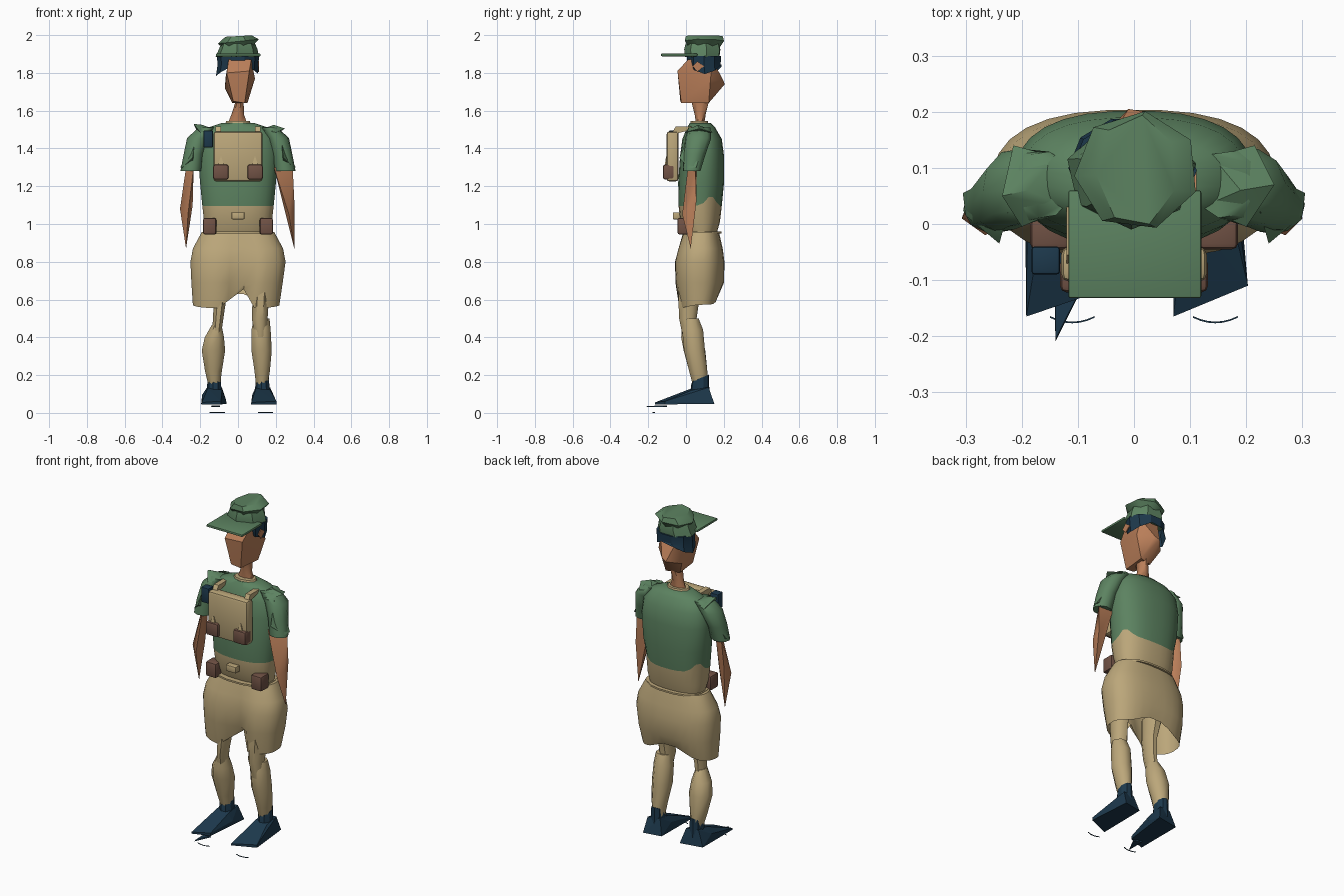
import bpy, bmesh, math
from mathutils import Vector


def material(name, rgb):
    m = bpy.data.materials.new(name)
    m.diffuse_color = (*rgb, 1)
    return m


GREEN = material("olive green", (0.107, 0.225, 0.118))
TAN = material("khaki tan", (0.50, 0.385, 0.195))
SKIN = material("skin", (0.49, 0.21, 0.10))
BROWN = material("leather brown", (0.165, 0.085, 0.06))
NAVY = material("navy", (0.012, 0.040, 0.072))


def finish(bm, name, mats, angle=0):
    """Turn a bmesh into an object, smooth below the given angle."""
    bmesh.ops.recalc_face_normals(bm, faces=bm.faces[:])
    me = bpy.data.meshes.new(name)
    bm.to_mesh(me)
    bm.free()
    ob = bpy.data.objects.new(name, me)
    bpy.context.collection.objects.link(ob)
    for m in mats:
        me.materials.append(m)
    if angle:
        bpy.ops.object.select_all(action='DESELECT')
        ob.select_set(True)
        bpy.context.view_layer.objects.active = ob
        bpy.ops.object.shade_smooth_by_angle(angle=math.radians(angle))
    return ob


def loft(name, mats, rings, n=8, power=2.0, phase=0.5, angle=50, warp=None, split=None, bottom=True):
    """Skin rings of (x, y, z, rx, ry); rings from 'split' up use the second colour."""
    bm = bmesh.new()
    rows = []
    for k, (x, y, z, rx, ry) in enumerate(rings):
        row = []
        for i in range(n):
            a = 2 * math.pi * (i + phase) / n
            c, s = math.cos(a), math.sin(a)
            dx = rx * math.copysign(abs(c) ** (2 / power), c)
            dy = ry * math.copysign(abs(s) ** (2 / power), s)
            wy, wz = warp(k, c, s) if warp else (0, 0)
            row.append(bm.verts.new((x + dx, y + dy + wy, z + wz)))
        rows.append(row)
    for k in range(len(rows) - 1):
        for i in range(n):
            j = (i + 1) % n
            f = bm.faces.new((rows[k][i], rows[k][j], rows[k + 1][j], rows[k + 1][i]))
            if split is not None and k >= split:
                f.material_index = 1
    if bottom:
        bm.faces.new(rows[0])
    top = bm.faces.new(rows[-1])
    if split is not None:
        top.material_index = 1
    return finish(bm, name, mats, angle)


def hull(name, mat, points, angle=0):
    bm = bmesh.new()
    for p in points:
        bm.verts.new(p)
    bmesh.ops.convex_hull(bm, input=bm.verts[:])
    return finish(bm, name, [mat], angle)


def box(name, mat, x, y, z, bevel=0.008):
    """Bevelled box from (min, max) ranges."""
    bm = bmesh.new()
    bmesh.ops.create_cube(bm, size=1)
    for v in bm.verts:
        v.co = Vector([(r[0] + r[1]) / 2 + c * (r[1] - r[0]) for r, c in zip((x, y, z), v.co)])
    bmesh.ops.bevel(bm, geom=bm.edges[:], offset=bevel, segments=2, affect='EDGES', profile=0.5)
    return finish(bm, name, [mat], 35)


# Torso: tan waist with a wavy hem line, green shirt above
def shirt_hem(k, c, s):
    return 0, (0.06 * math.exp(-((s - 0.45) / 0.3) ** 2) * abs(c) if k == 2 else 0)


loft("torso", [TAN, GREEN], [
    (0, 0.08, 0.94, 0.165, 0.08), (0, 0.075, 1.01, 0.18, 0.105),
    (0, 0.075, 1.095, 0.19, 0.115), (0, 0.08, 1.22, 0.202, 0.122),
    (0, 0.085, 1.36, 0.212, 0.117), (0, 0.085, 1.45, 0.2, 0.105),
    (0, 0.08, 1.51, 0.16, 0.075), (0, 0.075, 1.535, 0.085, 0.055)],
    n=28, power=2.4, warp=shirt_hem, split=2)
loft("collar", [TAN], [(0, 0.07, 1.525, 0.075, 0.05), (0, 0.07, 1.545, 0.065, 0.045)], n=10)

# Neck and head
loft("neck", [SKIN], [(0, 0.075, 1.53, 0.055, 0.022), (0.0, 0.075, 1.58, 0.035, 0.03),
                      (0.01, 0.075, 1.65, 0.022, 0.048)], n=7)
hull("head", SKIN, [
    (-0.025, -0.03, 1.65), (0.035, -0.025, 1.64), (-0.03, 0.1, 1.64), (0.05, 0.12, 1.64),
    (-0.06, -0.04, 1.8), (0.06, -0.045, 1.81), (-0.07, 0.14, 1.72), (0.09, 0.13, 1.77),
    (-0.065, 0.09, 1.78), (-0.01, 0.205, 1.74), (0.02, 0.2, 1.755), (-0.05, 0.01, 1.87),
    (0.07, 0.01, 1.87), (-0.05, 0.14, 1.87), (0.07, 0.14, 1.87)], 38)

# Hair: band flaring to points at the sides, cut higher at front and back
def hair_hem(k, c, s):
    return 0, (0.055 * s * s + (0.012 if c > 0 else 0) if k == 0 else 0)


loft("hair", [NAVY], [(-0.005, 0.1, 1.782, 0.112, 0.092), (0.0, 0.095, 1.845, 0.108, 0.093),
                      (0.0, 0.095, 1.89, 0.112, 0.095)], n=10, warp=hair_hem, phase=0.0, angle=30, bottom=False)
ear = ((0.035, 1.835), (0.06, 1.805), (0.095, 1.835), (0.06, 1.862))
hull("ear", SKIN, [(x, y, z) for x in (0.105, 0.111) for y, z in ear])

# Cap: flared band, faceted crown and flat peak
loft("cap_band", [GREEN], [(-0.005, 0.09, 1.885, 0.118, 0.095), (0.0, 0.09, 1.925, 0.105, 0.1),
                           (0.0, 0.09, 1.955, 0.092, 0.092)], n=7, phase=0.2, angle=45)
loft("cap_crown", [GREEN], [(0.0, 0.095, 1.935, 0.08, 0.085), (0.005, 0.095, 1.967, 0.112, 0.107),
                            (0.005, 0.095, 1.995, 0.072, 0.1)], n=7, phase=0.6, angle=45,
     warp=lambda k, c, s: (0, 0.012 * c if k == 1 else 0.004 * c))
box("cap_peak", GREEN, (-0.117, 0.12), (-0.132, 0.06), (1.888, 1.902), 0.004)

# Arms
for s, side in ((-1, "left"), (1, "right")):
    loft(side + "_sleeve", [GREEN], [
        (s * 0.16, 0.07, 1.51, 0.05, 0.06), (s * 0.21, 0.065, 1.455, 0.06, 0.07),
        (s * 0.235, 0.045, 1.37, 0.053, 0.06), (s * 0.25, 0.03, 1.28, 0.055, 0.047)],
        n=10, angle=60, phase=0.2)
    # loose folded cloth on the shoulder
    tip = (s * 0.235, 0.05, 1.53) if s < 0 else (s * 0.25, 0.07, 1.505)
    hull(side + "_shoulder_fold", GREEN, [
        (s * 0.12, 0.03, 1.5), (s * 0.14, 0.12, 1.505), (s * 0.215, 0.14, 1.485),
        tip, (s * 0.2, -0.005, 1.485), (s * 0.19, 0.06, 1.525)], 25)
    # outer pointed flap of the sleeve
    hull(side + "_sleeve_flap", GREEN, [
        (s * 0.215, 0.1, 1.46), (s * 0.305, 0.055, 1.3), (s * 0.24, -0.035, 1.35),
        (s * 0.3, 0.015, 1.295), (s * 0.225, 0.02, 1.48), (s * 0.23, 0.05, 1.3)], 60)
hull("left_forearm", SKIN, [
    (-0.235, 0.0, 1.3), (-0.275, 0.06, 1.3), (-0.235, 0.055, 1.29), (-0.24, 0.03, 1.1),
    (-0.307, 0.01, 1.08), (-0.29, 0.055, 1.12), (-0.275, 0.025, 0.87), (-0.265, -0.02, 1.05)], 60)
hull("right_forearm", SKIN, [
    (0.19, 0.01, 1.3), (0.29, 0.05, 1.29), (0.195, 0.055, 1.29), (0.243, 0.03, 1.1),
    (0.3, 0.01, 1.08), (0.295, 0.055, 1.12), (0.298, 0.025, 0.87), (0.27, -0.02, 1.05)], 60)


# Shorts: one wide shape whose hem lifts between the legs, with a crease in front
def shorts_hem(k, c, s):
    crease = math.exp(-((c - 0.05) / 0.16) ** 2)
    if s < 0:
        return (0.06, 0.045, 0.03, 0.015, 0)[k] * crease, (0.12 * crease + 0.02 * s if k == 0 else 0)
    return 0, (0.06 * math.exp(-(c / 0.45) ** 2) if k == 0 else 0)


loft("shorts", [TAN], [
    (-0.01, 0.065, 0.572, 0.23, 0.105), (-0.005, 0.07, 0.69, 0.243, 0.132),
    (0, 0.07, 0.8, 0.253, 0.134), (0, 0.075, 0.87, 0.24, 0.12), (0, 0.08, 0.957, 0.193, 0.095)],
    n=28, power=2.5, warp=shorts_hem, bottom=False, angle=60)

# Legs: tapering thigh, then bulging calf
loft("left_thigh", [TAN], [(-0.115, 0.02, 0.4, 0.025, 0.04), (-0.105, 0.01, 0.5, 0.03, 0.048),
                           (-0.095, 0.015, 0.6, 0.035, 0.055), (-0.1, 0.03, 0.72, 0.05, 0.07)], n=8)
loft("left_calf", [TAN], [(-0.125, 0.078, 0.13, 0.03, 0.04), (-0.13, 0.065, 0.22, 0.048, 0.052),
                          (-0.13, 0.045, 0.33, 0.067, 0.062), (-0.125, 0.03, 0.4, 0.055, 0.06),
                          (-0.113, 0.015, 0.465, 0.028, 0.04)], n=8)
loft("right_thigh", [TAN], [(0.12, 0.025, 0.4, 0.035, 0.045), (0.115, 0.01, 0.5, 0.045, 0.05),
                            (0.12, 0.015, 0.6, 0.047, 0.06), (0.125, 0.03, 0.72, 0.05, 0.07)], n=8)
loft("right_calf", [TAN], [(0.125, 0.078, 0.13, 0.03, 0.04), (0.128, 0.065, 0.22, 0.044, 0.052),
                           (0.125, 0.045, 0.33, 0.058, 0.06), (0.122, 0.035, 0.44, 0.055, 0.06),
                           (0.125, 0.03, 0.5, 0.045, 0.04)], n=8)

# Boots, socks and loose sole edges: toe corners, heel corners, ankle x
boots = {"left": ((-0.192, -0.165), (-0.09, -0.13), (-0.195, 0.12), (-0.06, 0.145), -0.125),
         "right": ((0.07, -0.165), (0.203, -0.11), (0.07, 0.13), (0.18, 0.15), 0.13)}
for side, (t1, t2, h1, h2, cx) in boots.items():
    hull(side + "_boot", NAVY, [
        (*t1, 0.045), (*t2, 0.045), (*t1, 0.055), (*t2, 0.062), (*h1, 0.048), (*h2, 0.048),
        (h1[0] + 0.005, 0.03, 0.095), (h2[0] - 0.005, 0.04, 0.075),
        (cx - 0.035, 0.03, 0.13), (cx + 0.04, 0.03, 0.12),
        (cx - 0.035, 0.11, 0.14), (cx + 0.04, 0.12, 0.135)])
    loft(side + "_sock", [NAVY], [(cx, 0.075, 0.09, 0.042, 0.052), (cx, 0.075, 0.15, 0.038, 0.048),
                                  (cx, 0.078, 0.185, 0.036, 0.045)], n=9, angle=30,
         warp=lambda k, c, s: (0, 0.018 * s if k == 2 else 0))
    # thin curved strip of sole
    bm = bmesh.new()
    pts = []
    for i in range(7):
        u = i / 6 - 0.5
        x, y = cx + 0.015 + 0.08 * u, -0.177 + 0.04 * u * u
        pts.append([bm.verts.new((x, y + d, z)) for d, z in ((0, 0), (0.003, 0), (0.003, 0.004), (0, 0.004))])
    for a, b in zip(pts, pts[1:]):
        for i in range(4):
            bm.faces.new((a[i], a[(i + 1) % 4], b[(i + 1) % 4], b[i]))
    finish(bm, side + "_sole_strip", [NAVY])
hull("left_toe_flap", NAVY, [(-0.14, -0.21, 0.03), (-0.095, -0.12, 0.032), (-0.142, -0.1, 0.032),
                             (-0.14, -0.205, 0.036), (-0.097, -0.12, 0.04), (-0.14, -0.1, 0.04)])

# Chest pack with two pouches and shoulder straps
box("chest_pack", TAN, (-0.13, 0.13), (-0.103, -0.04), (1.225, 1.49), 0.015)
for s, side in ((-1, "left"), (1, "right")):
    box(side + "_pack_pouch", BROWN, sorted((s * 0.05, s * 0.132)), (-0.122, -0.06), (1.235, 1.315), 0.012)
    hull(side + "_strap", TAN, [(s * x, y, z) for x in (0.09, 0.12) for y, z in
                                ((-0.075, 1.48), (-0.055, 1.515), (-0.045, 1.48), (0.03, 1.515), (0.03, 1.5))])
    hull(side + "_pouch_tie", TAN, [(s * (0.09 + dx), y, 1.315) for dx in (-0.015, 0.015) for y in (-0.112, -0.1)]
         + [(s * 0.09, -0.105, 1.36)])
    # belt pouches
    box(side + "_belt_pouch", BROWN, sorted((s * 0.115, s * 0.185)), (-0.045, 0.03), (0.945, 1.032), 0.01)
box("radio", NAVY, (-0.183, -0.132), (-0.09, -0.04), (1.405, 1.495), 0.006)

# Belt and buckle
loft("belt", [TAN], [(0, 0.075, 0.95, 0.178, 0.115), (0, 0.075, 0.96, 0.178, 0.115)],
     n=16, power=2.5, angle=40)
box("buckle", TAN, (-0.034, 0.034), (-0.07, -0.03), (1.025, 1.062), 0.004)
